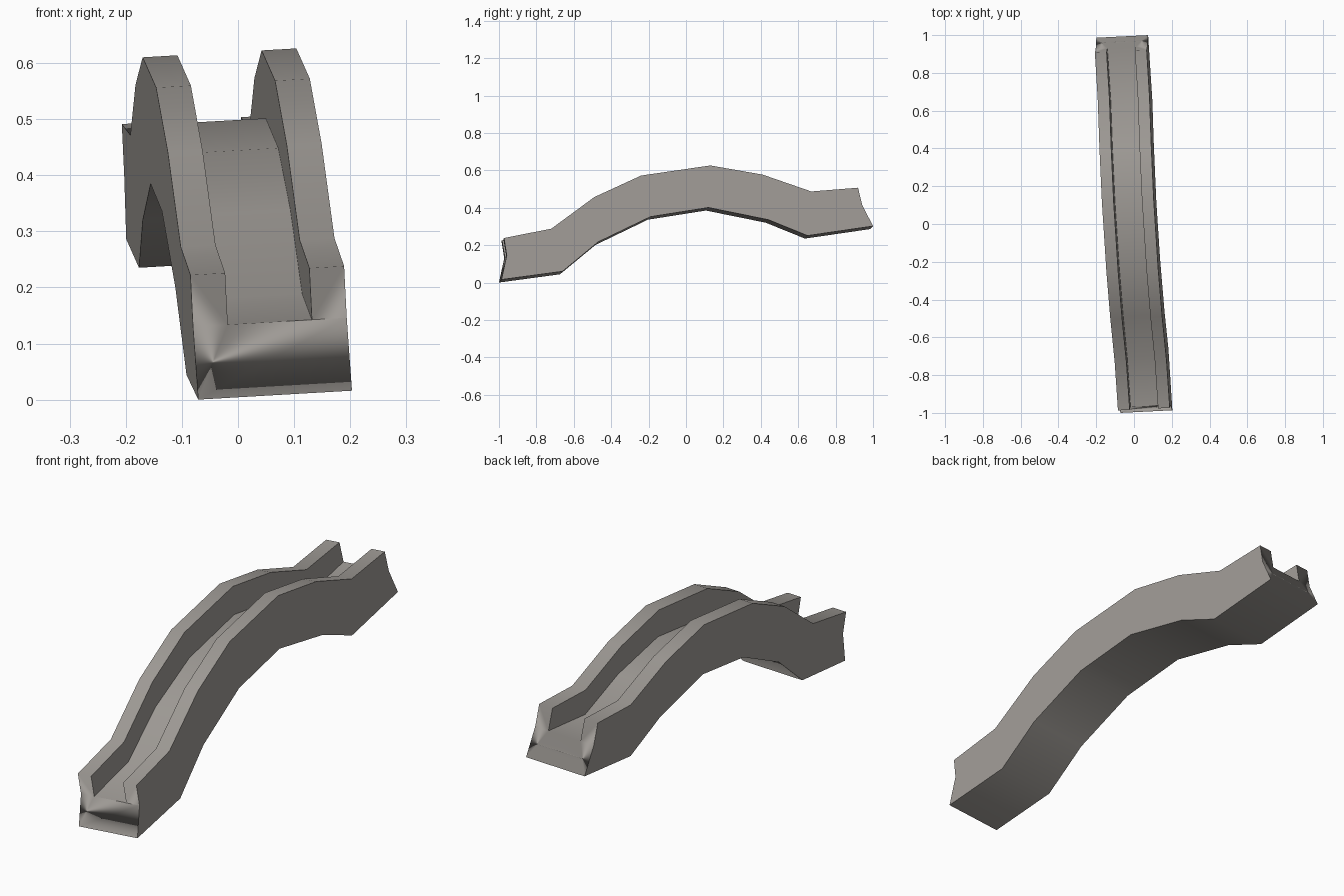
import bpy, bmesh
from mathutils import Vector

if "Cube" in bpy.data.objects:
    bpy.data.objects.remove(bpy.data.objects["Cube"])

# Side profiles (y, z) along the bridge: wall top, deck floor, underside
TOP = [(-.98, .230), (-.727, .280), (-.497, .449), (-.247, .564),
       (.123, .618), (.403, .569), (.663, .479), (.913, .499)]
DECK = [(-.965, .138), (-.705, .184), (-.488, .335), (-.222, .444),
        (.12, .497), (.417, .449), (.655, .367), (.935, .407)]
UNDER = [(-.993, .008), (-.667, .052), (-.477, .209), (-.197, .344),
         (.113, .393), (.433, .328), (.643, .243), (.993, .294)]
OUT, INN = .137, .075      # half widths: outer wall, inner wall


def place(s, p):
    """Sideways offset s on profile point p, with the slight yaw and roll."""
    y, z = p
    return Vector((.011 + s - .056 * y - .06 * z, y + .05 * s, z + .058 * s))


bm = bmesh.new()

# U-shaped cross-section rings
rings = []
for t, d, u in zip(TOP, DECK, UNDER):
    section = [(-OUT, t), (-INN, t), (-INN, d), (INN, d), (INN, t),
               (OUT, t), (OUT, d), (OUT, u), (-OUT, u), (-OUT, d)]
    rings.append([bm.verts.new(place(s, p)) for s, p in section])

# Skin between rings
for a, b in zip(rings, rings[1:]):
    for i in range(10):
        j = (i + 1) % 10
        bm.faces.new((a[i], a[j], b[j], b[i]))

# End caps: two wall ends and the deck end
caps = []
for r in (rings[0], rings[-1]):
    for ids in ((0, 1, 2, 9), (3, 4, 5, 6), (9, 2, 3, 6, 7, 8)):
        caps.append(bm.faces.new([r[i] for i in ids]))

bmesh.ops.recalc_face_normals(bm, faces=bm.faces[:])

# Flat wall sides; elsewhere the long faces set the shading, also at the ends
normals = []
for f in bm.faces:
    f.smooth = True
for f in bm.faces:
    for loop in f.loops:
        n = f.normal.copy()
        if abs(n.x) < .7:
            around = [g for g in loop.vert.link_faces if abs(g.normal.x) < .7]
            lead = [g for g in around if g not in caps] or around
            n = sum((g.normal * g.calc_area() for g in lead), Vector())
        normals.append(n.normalized())

mesh = bpy.data.meshes.new("arched_bridge")
bm.to_mesh(mesh)
bm.free()
mesh.normals_split_custom_set(normals)

# Dark warm stone
stone = bpy.data.materials.new("stone")
stone.diffuse_color = (.35, .33, .307, 1)
stone.use_nodes = True
stone.node_tree.nodes["Principled BSDF"].inputs["Base Color"].default_value = stone.diffuse_color
mesh.materials.append(stone)
bpy.context.collection.objects.link(bpy.data.objects.new("arched_bridge", mesh))
